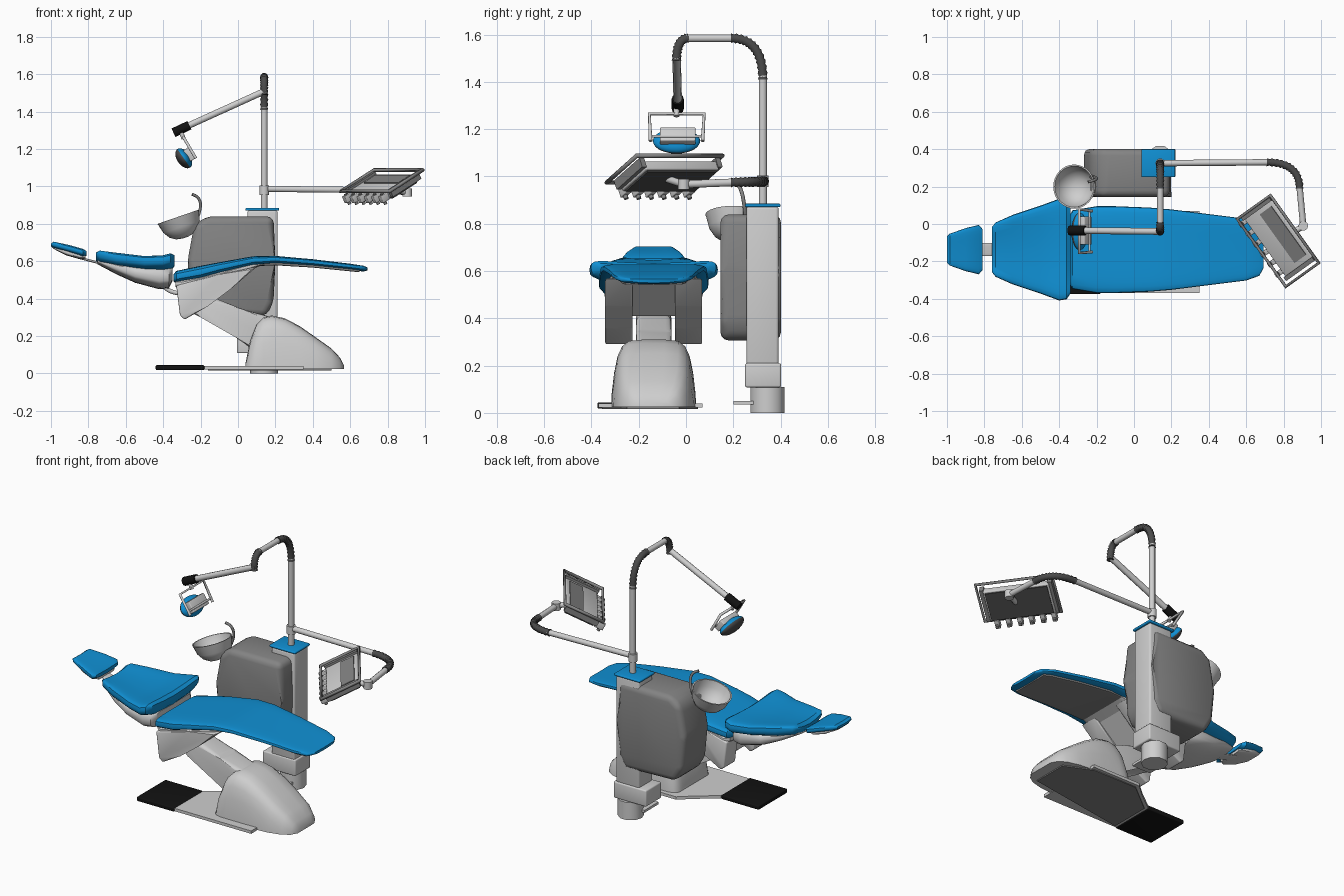
import bpy, bmesh, math
from mathutils import Vector, Matrix

if "Cube" in bpy.data.objects:
    bpy.data.objects.remove(bpy.data.objects["Cube"])

def material(name, c):
    m = bpy.data.materials.new(name)
    m.diffuse_color = (*c, 1)
    m.use_nodes = True
    m.node_tree.nodes["Principled BSDF"].inputs["Base Color"].default_value = m.diffuse_color
    return m

BLUE = material("blue_upholstery", (0.005, 0.28, 0.66))
LIGHT = material("light_grey", (0.62, 0.62, 0.62))
MID = material("mid_grey", (0.23, 0.23, 0.23))
DARK = material("dark_grey", (0.07, 0.07, 0.07))
BLACK = material("black_rubber", (0.006, 0.006, 0.006))
CY = -0.137  # chair centre line

def finish(name, bm, mat, bevel=0, matrix=None):
    if bevel:
        bmesh.ops.bevel(bm, geom=bm.edges[:], offset=bevel, segments=3, profile=0.5, affect='EDGES')
    bmesh.ops.recalc_face_normals(bm, faces=bm.faces[:])
    me = bpy.data.meshes.new(name)
    bm.to_mesh(me)
    bm.free()
    me.materials.append(mat)
    ob = bpy.data.objects.new(name, me)
    bpy.context.collection.objects.link(ob)
    if matrix:
        ob.matrix_world = matrix
    return ob

def loft(name, rings, mat, matrix=None):
    bm = bmesh.new()
    vs = [[bm.verts.new(p) for p in r] for r in rings]
    n = len(vs[0])
    for a, b in zip(vs, vs[1:]):
        for i in range(n):
            bm.faces.new((a[i], a[(i + 1) % n], b[(i + 1) % n], b[i]))
    bm.faces.new(vs[0])
    bm.faces.new(vs[-1])
    return finish(name, bm, mat, 0, matrix)

def prism(name, pts, axis, a, b, mat, bevel=0):
    put = (lambda p, h: (p[0], h, p[1])) if axis == 'y' else (lambda p, h: (p[0], p[1], h))
    bm = bmesh.new()
    va, vb = ([bm.verts.new(put(p, h)) for p in pts] for h in (a, b))
    n = len(pts)
    for i in range(n):
        bm.faces.new((va[i], va[(i + 1) % n], vb[(i + 1) % n], vb[i]))
    bm.faces.new(va)
    bm.faces.new(vb)
    return finish(name, bm, mat, bevel)

def box(name, lo, hi, mat, bevel=0, matrix=None):
    bm = bmesh.new()
    bmesh.ops.create_cube(bm, size=1)
    for v in bm.verts:
        v.co = [(l + h) / 2 + c * (h - l) for l, h, c in zip(lo, hi, v.co)]
    return finish(name, bm, mat, bevel, matrix)

def tube(name, pts, r, mat, ribbed=False, closed=False, matrix=None):
    cu = bpy.data.curves.new(name, 'CURVE')
    cu.dimensions = '3D'
    cu.bevel_depth, cu.bevel_resolution, cu.use_fill_caps = r, 3, True
    sp = cu.splines.new('POLY')
    sp.points.add(len(pts) - 1)
    for i, (p, q) in enumerate(zip(sp.points, pts)):
        p.co = (*q, 1)
        p.radius = 0.78 if ribbed and i % 2 else 1
    sp.use_cyclic_u = closed
    cu.materials.append(mat)
    ob = bpy.data.objects.new(name, cu)
    bpy.context.collection.objects.link(ob)
    if matrix:
        ob.matrix_world = matrix
    return ob

def bend(a, b, c, n=24):
    a, b, c = Vector(a), Vector(b), Vector(c)
    return [a * (1 - t) ** 2 + b * 2 * t * (1 - t) + c * t * t for t in (i / n for i in range(n + 1))]

def pad(name, stations, mat, wing=0, power=0.55, n=28):
    """Cushion lofted along x from (x, half width, top, bottom)."""
    rings = []
    for x, hw, zt, zb in stations:
        ring = []
        for i in range(n):
            t = math.tau * i / n
            c, s = math.cos(t), math.sin(t)
            u = math.copysign(abs(c) ** power, c)
            w = math.copysign(abs(s) ** power, s)
            ring.append((x, CY + hw * u, (zt + zb) / 2 + w * (zt - zb) / 2 + wing * (u * u - 0.5)))
        rings.append(ring)
    return loft(name, rings, mat)

# Upholstery and its shells
pad("headrest", [(-1, .07, .695, .682), (-.985, .085, .706, .67), (-.9, .115, .688, .645),
                 (-.83, .132, .668, .625), (-.81, .11, .655, .632)], BLUE, .006)
pad("headrest_shell", [(-.99, .06, .68, .668), (-.92, .09, .665, .632), (-.85, .1, .645, .612),
                       (-.815, .08, .635, .612)], LIGHT)
pad("headrest_strap", [(-.85, .035, .625, .612), (-.72, .035, .592, .578)], LIGHT)
pad("backrest", [(-.76, .12, .64, .615), (-.74, .145, .658, .59), (-.65, .185, .648, .568),
                 (-.5, .235, .63, .55), (-.4, .272, .635, .55), (-.36, .265, .645, .56),
                 (-.34, .235, .63, .585)], BLUE, .025)
pad("backrest_shell", [(-.75, .11, .605, .588), (-.65, .16, .59, .535), (-.55, .19, .575, .49),
                       (-.42, .21, .575, .455), (-.37, .2, .575, .46), (-.35, .17, .565, .5)], LIGHT, .01)
pad("seat", [(-.345, .18, .53, .495), (-.33, .21, .55, .483), (-.2, .232, .577, .505),
             (-.1, .232, .596, .535), (.08, .225, .628, .578), (.2, .215, .63, .588),
             (.4, .19, .612, .575), (.6, .165, .588, .555), (.67, .14, .577, .547),
             (.692, .1, .568, .552)], BLUE, .004)
pad("seat_shell", [(-.335, .18, .5, .465), (-.3, .2, .51, .43), (-.1, .2, .55, .485),
                   (.02, .19, .58, .535), (.12, .17, .6, .575)], LIGHT)
pad("footrest_underpanel", [(.12, .17, .6, .575), (.2, .17, .6, .578), (.4, .155, .585, .566),
                            (.6, .135, .565, .546), (.65, .12, .56, .541)], MID, 0, .2)

# Seat bracket with an arched opening
SIDE = [(-.33, .47), (-.31, .31), (-.285, .288), (-.16, .36), (-.04, .45), (.1, .57), (-.1, .53)]
for side in (-1, 1):
    a, b = sorted((CY + side * .09, CY + side * .205))
    prism("bracket_side", SIDE, 'y', a, b, LIGHT, .008)
prism("bracket_bridge", [(-.325, .47), (-.315, .41), (-.1, .41), (.06, .55), (-.1, .53)], 'y',
      CY - .1, CY + .1, LIGHT)
tube("backrest_link", bend((-.4, CY, .47), (-.36, CY, .42), (-.27, CY, .43), 8), .012, LIGHT)

# Lift arm and pedestal
prism("lift_arm", [(-.29, .345), (-.2, .3), (0, .215), (.09, .1), (.26, .14), (.22, .29), (.02, .345),
                   (-.14, .41), (-.28, .43)], 'y', CY - .075, CY + .075, LIGHT, .025)
HALF = [(1, 0), (.985, .2), (.93, .5), (.85, .75), (.74, .9), (.58, .98), (.25, 1)]
SECTION = HALF + [(-u, w) for u, w in reversed(HALF)]
loft("pedestal", [[(x + .0 * w, CY + hw * u, .025 + h * w) for u, w in SECTION] for x, hw, h in
     [(.04, .15, .03), (.065, .172, .15), (.1, .18, .24), (.135, .18, .275), (.18, .18, .285), (.25, .18, .27),
      (.33, .178, .228), (.42, .17, .165), (.5, .15, .108), (.545, .12, .06), (.566, .08, .02)]], LIGHT)
prism("floor_plate", [(-.18, -.37), (.35, -.37), (.35, .07), (.02, .07), (-.06, 0), (-.18, -.09)], 'z',
      .022, .04, LIGHT)
prism("floor_plate_underside", [(-.16, -.355), (.5, -.25), (.5, -.03), (.33, .05), (.03, .05), (-.16, -.1)], 'z',
      .017, .024, MID)
box("foot_mat", (-.44, -.375, .018), (-.18, -.09, .044), BLACK, .006)

# Column, its foot and the rounded cabinet
box("column", (.05, .255, .2), (.212, .392, .872), LIGHT, .012)
box("column_cap", (.04, .25, .87), (.22, .4, .885), BLUE, .006)
box("column_block", (-.005, .25, .108), (.222, .402, .21), LIGHT, .008)
tube("column_foot", [(.14, .345, 0), (.14, .345, .11)], .075, LIGHT)
box("foot_bar", (.05, .2, .035), (.18, .34, .05), LIGHT)
prism("cabinet", [(-.2, .315), (.15, .305), (.19, .38), (.2, .6), (.19, .84), (-.17, .84),
                  (-.235, .79), (-.27, .6), (-.25, .4)], 'y', .145, .402, MID, .036)

# Rinse bowl and spout
bowl = [(.015, -.112), (.05, -.105), (.08, -.085), (.103, -.05), (.115, 0), (.118, .006), (.11, .006),
        (.1, -.035), (.075, -.075), (.04, -.095), (.01, -.1)]
loft("rinse_bowl", [[(r * math.cos(math.tau * i / 32), r * math.sin(math.tau * i / 32), z) for i in range(32)]
                    for r, z in bowl], LIGHT,
     Matrix.Translation((-.318, .2, .832)) @ Matrix.Rotation(math.radians(-19), 4, 'Y'))
tube("spout", [(-.23, .25, .8)] + bend((-.21, .25, .85), (-.18, .24, .94), (-.245, .225, .957), 10), .008, MID)

# Lamp pole with ribbed elbows
PX, PY = .14, .325
tube("pole", [(PX, PY, .88), (PX, PY, 1.43)], .018, LIGHT)
tube("pole_elbow", bend((PX, PY, 1.41), (PX, PY, 1.585), (PX, .19, 1.585)), .022, DARK, True)
tube("top_bar", [(PX, .2, 1.585), (PX, 0, 1.585)], .017, LIGHT)
tube("lamp_elbow", bend((PX, .01, 1.585), (PX, -.04, 1.585), (PX, -.04, 1.49), 18), .022, DARK, True)
tube("lamp_arm", [(PX + .01, -.04, 1.513), (-.28, -.035, 1.318)], .018, LIGHT)
tube("lamp_joint", [(-.345, -.035, 1.287), (-.26, -.035, 1.327)], .026, BLACK)

# Lamp head: blue back, dark face, housing and fork
tilt = Matrix.Translation((-.29, -.04, 1.15)) @ Matrix.Rotation(math.radians(55), 4, 'Y')
bm = bmesh.new()
bmesh.ops.create_uvsphere(bm, u_segments=28, v_segments=14, radius=1)
bmesh.ops.scale(bm, vec=(.06, .1, .036), verts=bm.verts)
lamp = finish("lamp_head", bm, BLUE, 0, tilt)
lamp.data.materials.append(DARK)
for f in lamp.data.polygons:
    f.material_index = int(f.center.z < 0)
box("lamp_housing", (-.035, -.07, .02), (.035, .08, .055), LIGHT, .005, tilt)
tube("lamp_fork", [(-.225, -.15, 1.15), (-.293, -.155, 1.265), (-.293, .077, 1.265), (-.225, .07, 1.15)], .008, LIGHT)
tube("lamp_stem", [(-.31, -.04, 1.3), (-.29, -.04, 1.255)], .012, LIGHT)
tube("lamp_pivot", [(-.238, -.15, 1.17), (-.238, .07, 1.17)], .006, LIGHT)

# Tray arm
tube("tray_collar", [(PX, PY, .955), (PX, PY, 1.005)], .026, LIGHT)
tube("tray_arm", [(PX, PY, .987), (.73, .33, .98)], .017, LIGHT)
tube("tray_elbow", bend((.71, .33, .98), (.885, .33, .978), (.885, .19, .975)), .022, DARK, True)
tube("tray_end_arm", [(.885, .2, .975), (.905, -.01, .967)], .017, LIGHT)
tube("tray_pivot", [(.905, -.01, .945), (.905, -.01, .99)], .026, LIGHT)
tube("tray_stem", [(.905, -.01, .967), (.8, -.08, .99)], .016, LIGHT)

# Tilted instrument tray, built in its own frame
e1 = Vector((.58, -.81, 0)).normalized()
e2 = Vector((.702, .503, .45)).normalized()
e3 = e1.cross(e2)
T = Matrix((e1, e2, e3)).transposed().to_4x4()
T.translation = (.767, -.09, 1.03)
box("tray_body", (-.2, -.095, -.055), (.18, .105, -.015), LIGHT, .006, T)
box("tray_underside", (-.19, -.085, -.062), (.17, .095, -.054), DARK, 0, T)
box("tray_inset", (-.17, .0, -.016), (.15, .085, -.01), MID, 0, T)
tube("tray_rail", [(-.22, -.12, 0), (.225, -.12, 0), (.225, .125, 0), (-.22, .125, 0)], .01, MID, False, True, T)
for u in (-.205, .19):
    box("rail_mount", (u - .012, -.1, -.045), (u + .012, .11, -.002), MID, 0, T)
for i in range(6):
    u = -.185 + i * .066
    box("instrument_holder", (u - .014, -.145, -.06), (u + .014, -.09, -.02), LIGHT, .004, T)
    tube("instrument", [(u, -.125, -.075), (u, -.125, -.015)], .01, MID, matrix=T)

# Smooth shading that keeps hard edges
bpy.ops.object.select_all(action='DESELECT')
for ob in bpy.context.scene.objects:
    if ob.type == 'MESH':
        ob.select_set(True)
        bpy.context.view_layer.objects.active = ob
bpy.ops.object.shade_smooth_by_angle(angle=math.radians(40))
